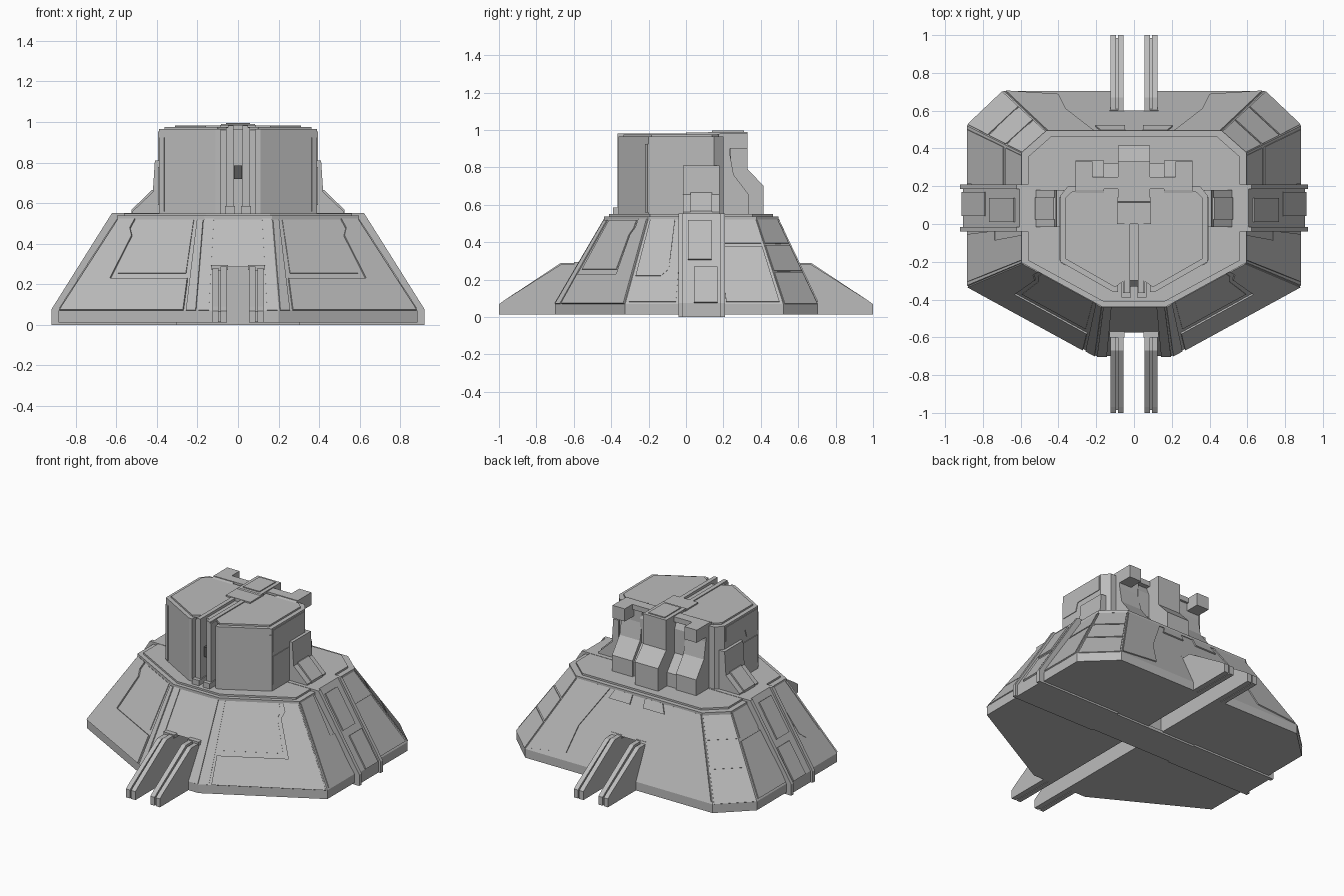
import bpy, bmesh
from mathutils import Vector

if "Cube" in bpy.data.objects:
    bpy.data.objects.remove(bpy.data.objects["Cube"])


def material(name, value):
    m = bpy.data.materials.new(name)
    m.use_nodes = True
    color = (value, value, value, 1)
    m.diffuse_color = color
    m.node_tree.nodes["Principled BSDF"].inputs["Base Color"].default_value = color
    return m


GREY = material("light_grey", 0.5)
DARK = material("dark_grey", 0.1)


def loft(name, rings, mirror=False, mat=GREY):
    """Solid through matching rings of points, capped at both ends."""
    bm = bmesh.new()
    loops = [[bm.verts.new(p) for p in ring] for ring in rings]
    n = len(loops[0])
    for a, b in zip(loops, loops[1:]):
        for i in range(n):
            j = (i + 1) % n
            bm.faces.new((a[i], a[j], b[j], b[i]))
    bm.faces.new(loops[0][::-1])
    bm.faces.new(loops[-1])
    bmesh.ops.recalc_face_normals(bm, faces=bm.faces)
    me = bpy.data.meshes.new(name)
    bm.to_mesh(me)
    bm.free()
    me.materials.append(mat)
    ob = bpy.data.objects.new(name, me)
    bpy.context.collection.objects.link(ob)
    if mirror:
        ob.modifiers.new("Mirror", "MIRROR")
    return ob


def prism(name, pts, axis, lo, hi, mirror=False, mat=GREY):
    place = {"x": lambda a, b, t: (t, a, b),
             "y": lambda a, b, t: (a, t, b),
             "z": lambda a, b, t: (a, b, t)}[axis]
    return loft(name, [[place(a, b, t) for a, b in pts] for t in (lo, hi)], mirror, mat)


def box(name, x, y, z, mirror=False, mat=GREY):
    pts = [(x[0], y[0]), (x[1], y[0]), (x[1], y[1]), (x[0], y[1])]
    return prism(name, pts, "z", *z, mirror, mat)


def both(half):
    """Closed symmetric outline from its +x half."""
    return half + [(-x, y) for x, y in reversed(half)]


def plate(name, quad, uvs, thick=0.009, mirror=True):
    """Thin panel on a facet; uvs run across (u) and up (v)."""
    b0, b1, t0, t1 = [Vector(p) for p in quad]
    pts = [b0.lerp(b1, u).lerp(t0.lerp(t1, u), v) for u, v in uvs]
    nrm = (b1 - b0).cross(t0 - b0).normalized()
    mid = (b0 + b1) / 2
    if nrm.x * mid.x + nrm.y * mid.y < 0:
        nrm = -nrm
    return loft(name, [[p - nrm * 0.006 for p in pts], [p + nrm * thick for p in pts]], mirror)


def rect(u0, u1, v0, v1):
    return [(u0, v0), (u1, v0), (u1, v1), (u0, v1)]


# Sloping hull
FOOT = [(0.2, -0.7), (0.885, -0.325), (0.885, 0.52), (0.69, 0.705)]
HEAD = [(0.165, -0.43), (0.585, -0.2), (0.585, 0.37), (0.455, 0.485)]
RIM_Z, TOP_Z = 0.07, 0.53
hull = loft("hull", [[(x, y, z) for x, y in both(o)] for o, z in
                     ((FOOT, 0.012), (FOOT, RIM_Z), (HEAD, TOP_Z))])

# Open channels under the hull, front and back
cutters = [box("channel_cutter", (-0.055, 0.055), y, (-0.2, 0.285))
           for y in ((-1.2, -0.03), (0.19, 1.2))]
for c in cutters:
    c.hide_render = True
    mod = hull.modifiers.new("Channel", "BOOLEAN")
    mod.object = c
    mod.solver = "EXACT"
bpy.context.view_layer.update()
hull_eval = hull.evaluated_get(bpy.context.evaluated_depsgraph_get())
hull.data = bpy.data.meshes.new_from_object(hull_eval)
hull.modifiers.clear()
for c in cutters:
    bpy.data.objects.remove(c)

# Deck lip and stepped deck
prism("deck_lip", both([(x * 1.02, y * 1.02) for x, y in HEAD]), "z", 0.52, 0.538)
prism("deck", both([(x * 0.96, y * 0.96) for x, y in HEAD]), "z", 0.53, 0.55)

# Raised panels on the hull facets
def facet(i):
    return [(*FOOT[i], RIM_Z), (*FOOT[i + 1], RIM_Z), (*HEAD[i], TOP_Z), (*HEAD[i + 1], TOP_Z)]


FRONT, SIDE, CORNER = facet(0), facet(1), facet(2)
REAR = [(0, FOOT[3][1], RIM_Z), (*FOOT[3], RIM_Z), (0, HEAD[3][1], TOP_Z), (*HEAD[3], TOP_Z)]
FACE = [(0, FOOT[0][1], RIM_Z), (*FOOT[0], RIM_Z), (0, HEAD[0][1], TOP_Z), (*HEAD[0], TOP_Z)]
plate("front_panel", FRONT, [(0.1, 0.0), (0.99, 0.0), (0.99, 0.98), (0.8, 0.98), (0.8, 0.88),
                             (0.74, 0.8), (0.74, 0.34), (0.1, 0.34)])
plate("front_inner_panel", FRONT, [(0.12, 0.4), (0.7, 0.4), (0.7, 0.8), (0.75, 0.88), (0.75, 0.97), (0.12, 0.97)], 0.004)
plate("front_seam_strip", FRONT, rect(0.01, 0.08, 0.0, 0.97), 0.006)
plate("face_panel", FACE, rect(0.72, 0.98, 0.0, 0.98), 0.005)
plate("side_front_panel", SIDE, [(0.02, 0.32), (0.2, 0.32), (0.25, 0.4), (0.25, 0.98), (0.02, 0.98)], 0.007)
plate("side_low_panel", SIDE, rect(0.02, 0.32, 0.02, 0.5), 0.005)
plate("side_back_panel", SIDE, rect(0.64, 0.98, 0.02, 0.66), 0.007)
plate("side_top_panel", SIDE, rect(0.64, 0.98, 0.7, 0.98), 0.005)
for k, (low, high) in enumerate(((0.0, 0.36), (0.38, 0.68), (0.7, 0.98))):
    plate(f"corner_panel_{k + 1}", CORNER, rect(0.03, 0.97, low, high), 0.005)
plate("rear_panel", REAR, [(0.46, 0.98), (0.62, 0.45), (0.6, 0.1), (0.99, 0.02), (0.99, 0.98)], 0.007)
plate("rear_top_panel", REAR, [(0.1, 0.86), (0.42, 0.86), (0.38, 0.98), (0.1, 0.98)], 0.008)

# Side ribs with a belt under the hull
RIB = [(0.3, 0.0), (0.915, 0.0), (0.915, 0.075), (0.615, 0.552), (0.3, 0.552)]
prism("side_rib", [(x - 0.01 * (x > 0.5), z) for x, z in RIB], "y", -0.02, 0.19, True)
for k, y in enumerate((-0.04, 0.185)):
    prism(f"rib_edge_{k + 1}", [(x + 0.006 * (x > 0.5), z) for x, z in RIB], "y", y, y + 0.024, True)
box("belly_belt", (-0.905, 0.905), (-0.03, 0.2), (0.0, 0.02))
RIB_FACE = [(0.905, -0.02, 0.075), (0.905, 0.19, 0.075), (0.605, -0.02, 0.552), (0.605, 0.19, 0.552)]
plate("rib_low_panel", RIB_FACE, rect(0.3, 0.9, 0.0, 0.4))
plate("rib_high_panel", RIB_FACE, rect(0.15, 0.75, 0.48, 0.92))

# Paired ground fins, front and back
for end, s in (("front", -1), ("back", 1)):
    for k, (x0, x1, drop) in enumerate(((0.055, 0.086, 0), (0.095, 0.125, 0.008))):
        prof = [(0.5, 0.012), (1.0, 0.012), (1.0, 0.068), (0.97, 0.09), (0.67, 0.288), (0.5, 0.288)]
        prism(f"{end}_fin_{k + 1}", [(s * y, z - drop * (z > 0.1)) for y, z in prof], "x", x0, x1, True)
    core = [(0.5, 0.016), (0.985, 0.016), (0.985, 0.065), (0.67, 0.27), (0.5, 0.27)]
    prism(f"{end}_fin_core", [(s * y, z) for y, z in core], "x", 0.08, 0.1, True)
    box(f"{end}_channel_frame", (0.05, 0.13), sorted((s * 0.5, s * 0.6)), (0.27, 0.294), True)

# Tower with a front groove
prism("tower", both([(0.085, -0.3), (0.085, -0.36), (0.11, -0.36), (0.39, -0.2), (0.39, 0.15),
                     (0.35, 0.2)]), "z", 0.54, 0.965)
prism("roof_panel", [(0.025, -0.28), (0.1, -0.335), (0.362, -0.185), (0.362, 0.14), (0.325, 0.175),
                     (0.025, 0.175)], "z", 0.96, 0.976, True)
box("groove_column", (0.022, 0.058), (-0.365, -0.28), (0.56, 0.972), True)
box("roof_rail", (0.022, 0.05), (-0.365, 0.02), (0.96, 0.982), True)
box("groove_foot", (0.015, 0.065), (-0.39, -0.28), (0.55, 0.585), True)
box("groove_light", (-0.02, 0.02), (-0.33, -0.29), (0.72, 0.785), mat=DARK)
box("roof_hub", (-0.09, 0.09), (0.0, 0.14), (0.96, 0.985))

# Wall panels on the tower
WALL = [(0.11, -0.36, 0.55), (0.39, -0.2, 0.55), (0.11, -0.36, 0.965), (0.39, -0.2, 0.965)]
FLANK = [(0.39, -0.2, 0.55), (0.39, 0.15, 0.55), (0.39, -0.2, 0.965), (0.39, 0.15, 0.965)]
plate("wall_edge_strip", WALL, rect(0.9, 0.99, 0.02, 0.9), 0.004)
plate("flank_panel", FLANK, rect(0.02, 0.5, 0.1, 0.55), 0.004)
plate("flank_top_panel", FLANK, [(0.02, 0.62), (0.35, 0.62), (0.4, 0.75), (0.98, 0.75),
                                 (0.98, 0.97), (0.02, 0.97)], 0.004)

# Side buttresses
prism("buttress", [(0.37, 0.54), (0.52, 0.54), (0.52, 0.56), (0.42, 0.655), (0.41, 0.81), (0.37, 0.81)],
      "y", -0.015, 0.18, True)
prism("buttress_pad", [(0.37, 0.54), (0.525, 0.54), (0.525, 0.567), (0.425, 0.665), (0.37, 0.665)],
      "y", 0.025, 0.14, True)

# Stepped back of the tower
prism("back_spine", [(0.1, 0.54), (0.415, 0.54), (0.415, 0.7), (0.33, 0.79), (0.33, 0.99), (0.12, 0.99),
                     (0.1, 0.975)], "x", -0.085, 0.085)
prism("back_block", [(0.1, 0.54), (0.335, 0.54), (0.335, 0.655), (0.255, 0.76), (0.235, 0.87),
                     (0.235, 0.98), (0.18, 0.98), (0.1, 0.96)], "x", 0.16, 0.31, True)
prism("back_step", [(0.1, 0.54), (0.32, 0.54), (0.32, 0.64), (0.24, 0.74), (0.24, 0.9),
                    (0.21, 0.97), (0.1, 0.97)], "x", 0.08, 0.17, True)
box("roof_crossbar", (0.08, 0.31), (0.185, 0.25), (0.95, 0.984), True)
box("roof_crossbar_end", (0.22, 0.31), (0.185, 0.33), (0.9, 0.984), True)
box("spine_cap", (-0.06, 0.06), (0.14, 0.31), (0.98, 0.996))
